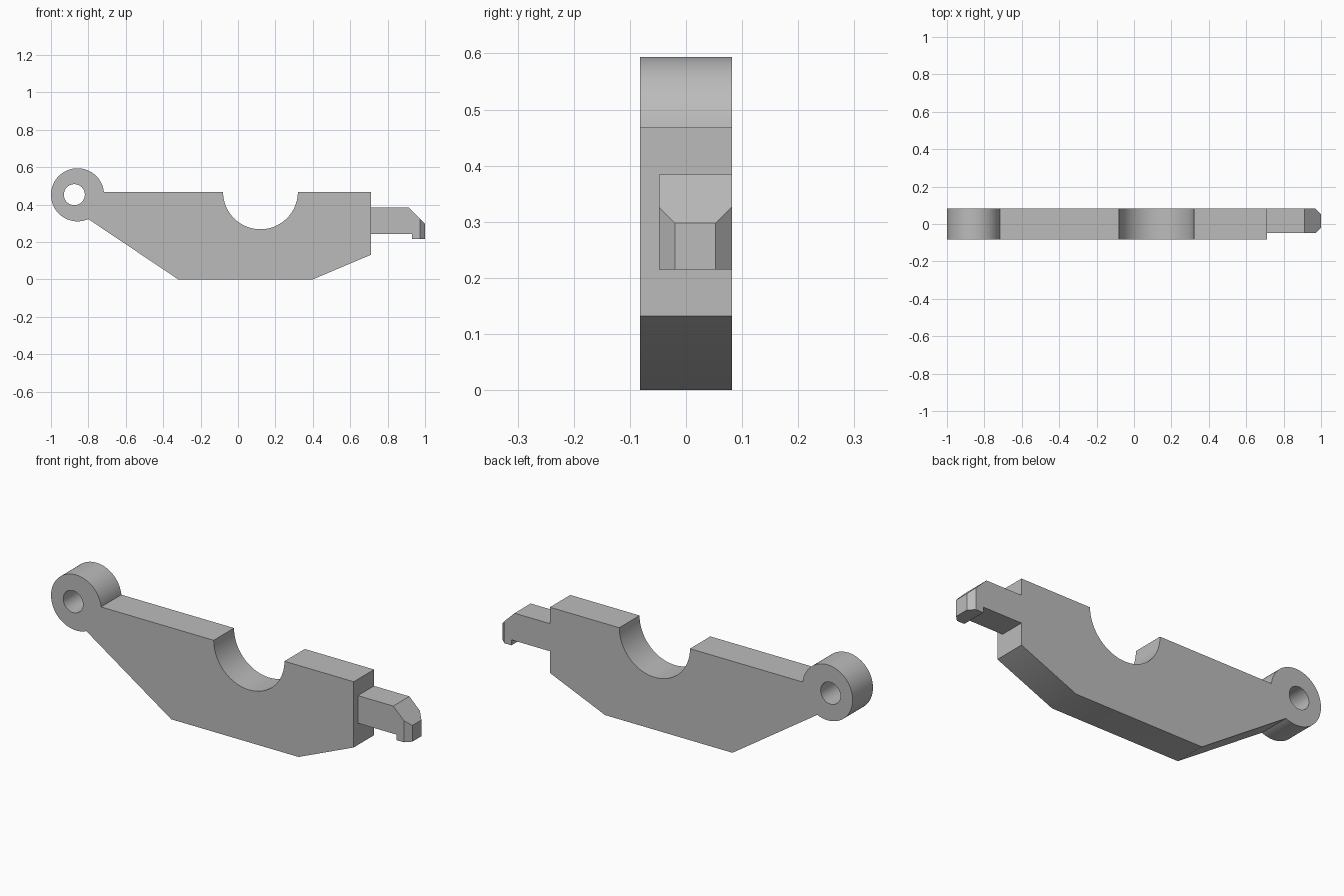
import bpy, bmesh
from math import cos, sin, radians

if "Cube" in bpy.data.objects:
    bpy.data.objects.remove(bpy.data.objects["Cube"])

grey = bpy.data.materials.new("plain grey")
grey.use_nodes = True
colour = (0.5, 0.5, 0.5, 1)
grey.diffuse_color = colour
grey.node_tree.nodes["Principled BSDF"].inputs["Base Color"].default_value = colour


def arc(cx, cz, r, start, end, steps):
    """Points along a circular arc, angles in degrees."""
    angles = [radians(start + (end - start) * i / steps) for i in range(steps + 1)]
    return [(cx + r * cos(a), cz + r * sin(a)) for a in angles]


def plate(name, outlines, y_front, y_back):
    """Extrude closed x-z outlines along y; inner outlines become holes."""
    curve = bpy.data.curves.new(name, "CURVE")
    curve.dimensions = "2D"
    curve.fill_mode = "BOTH"
    curve.extrude = (y_back - y_front) / 2
    for outline in outlines:
        spline = curve.splines.new("POLY")
        spline.points.add(len(outline) - 1)
        for point, (x, z) in zip(spline.points, outline):
            point.co = (x, z, 0, 1)
        spline.use_cyclic_u = True
    obj = bpy.data.objects.new(name, curve)
    obj.location.y = (y_front + y_back) / 2
    obj.rotation_euler.x = radians(90)
    bpy.context.collection.objects.link(obj)
    bpy.ops.object.select_all(action="DESELECT")
    obj.select_set(True)
    bpy.context.view_layer.objects.active = obj
    bpy.ops.object.convert(target="MESH")
    obj = bpy.context.object
    bpy.ops.object.transform_apply(location=True, rotation=True, scale=True)
    obj.data.materials.clear()
    obj.data.materials.append(grey)
    return obj


def finish(obj, chamfers=()):
    """Weld, cut the chamfer planes, and shade with sharp edges kept."""
    bm = bmesh.new()
    bm.from_mesh(obj.data)
    bmesh.ops.remove_doubles(bm, verts=bm.verts, dist=0.0001)
    for point, normal in chamfers:
        cut = bmesh.ops.bisect_plane(bm, geom=bm.verts[:] + bm.edges[:] + bm.faces[:],
                                     plane_co=point, plane_no=normal, clear_outer=True)
        rim = [e for e in cut["geom_cut"] if isinstance(e, bmesh.types.BMEdge)]
        bmesh.ops.contextual_create(bm, geom=rim)
    bmesh.ops.recalc_face_normals(bm, faces=bm.faces)
    bm.to_mesh(obj.data)
    bm.free()
    bpy.ops.object.shade_smooth_by_angle(angle=radians(30))


# Lever body: pivot eye, round saddle in the top edge, sloping underside
eye = arc(-0.858, 0.452, 0.142, 6.5, 294, 64)
saddle = arc(0.12, 0.468, 0.2, 0, -180, 48)
body = eye + [(-0.32, 0), (0.4, 0), (0.712, 0.132), (0.712, 0.468)] + saddle
pivot_hole = arc(-0.875, 0.453, 0.056, 0, 352.5, 47)
finish(plate("lever_body", [body, pivot_hole], -0.082, 0.082))

# Latch tongue: hooked tip with a sloping top and chamfered sides
tongue = [(0.712, 0.243), (0.93, 0.243), (0.93, 0.215), (1, 0.215),
          (1, 0.298), (0.912, 0.384), (0.712, 0.384)]
finish(plate("latch_tongue", [tongue], -0.048, 0.082),
       [((1, -0.02, 0), (1, -1, 0)), ((1, 0.053, 0), (1, 1, 0))])
